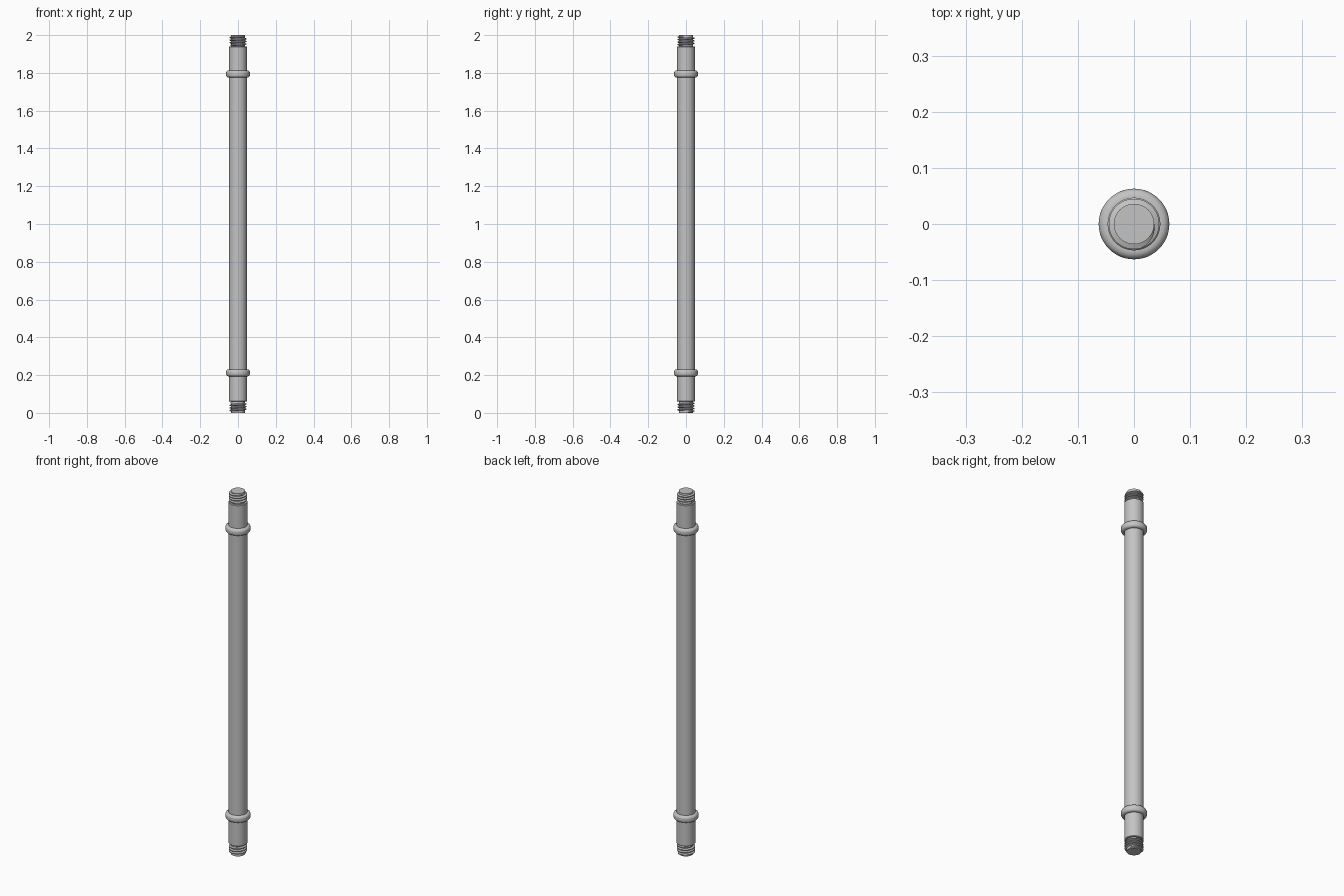
import bpy, bmesh, math

cube = bpy.data.objects.get("Cube")
if cube:
    bpy.data.objects.remove(cube, do_unlink=True)

steel = bpy.data.materials.new("grey_steel")
steel.use_nodes = True
GREY = (0.55, 0.55, 0.55, 1)
steel.diffuse_color = GREY
steel.node_tree.nodes["Principled BSDF"].inputs["Base Color"].default_value = GREY

SEG = 48
ROD_R, CORE_R, CREST_R = 0.047, 0.036, 0.045
THREAD_LEN, PITCH = 0.06, 0.0135


def finish(name, bm):
    bmesh.ops.recalc_face_normals(bm, faces=bm.faces)
    mesh = bpy.data.meshes.new(name)
    bm.to_mesh(mesh)
    bm.free()
    mesh.materials.append(steel)
    ob = bpy.data.objects.new(name, mesh)
    bpy.context.collection.objects.link(ob)
    bpy.ops.object.select_all(action="DESELECT")
    ob.select_set(True)
    bpy.context.view_layer.objects.active = ob
    bpy.ops.object.shade_smooth_by_angle(angle=math.radians(35))
    return ob


def lathe(name, profile, closed=False):
    """Revolve (radius, z) points; open profiles get flat end caps."""
    bm = bmesh.new()
    rings = [[bm.verts.new((r * math.cos(math.tau * i / SEG),
                            r * math.sin(math.tau * i / SEG), z))
              for i in range(SEG)] for r, z in profile]
    pairs = list(zip(rings, rings[1:]))
    if closed:
        pairs.append((rings[-1], rings[0]))
    else:
        bm.faces.new(rings[0])
        bm.faces.new(rings[-1])
    for a, b in pairs:
        for i in range(SEG):
            j = (i + 1) % SEG
            bm.faces.new((a[i], a[j], b[j], b[i]))
    return finish(name, bm)


def collar(name, z, half=0.019, outer=0.063, rnd=0.014):
    """Ring with rounded outer edges."""
    inner = ROD_R - 0.003
    pts = [(inner, z - half)]
    for side in (-1, 1):
        for k in range(6):
            a = math.pi / 2 * (k / 5 if side > 0 else k / 5 - 1)
            pts.append((outer - rnd + rnd * math.cos(a),
                        z + side * (half - rnd) + rnd * math.sin(a)))
    pts.append((inner, z + half))
    return lathe(name, pts, closed=True)


def thread(name, top):
    """Helical ridge that fades out at both ends."""
    bm = bmesh.new()
    turns = 3.6
    steps = int(turns * SEG)
    rows = []
    for i in range(steps + 1):
        a = math.tau * i / SEG
        fade = min(1, i / 10, (steps - i) / 10)
        crest = CORE_R + (CREST_R - CORE_R) * fade
        zc = 0.0065 + PITCH * i / SEG
        section = ((CORE_R - 0.001, -0.006), (crest, -0.002),
                   (crest, 0.002), (CORE_R - 0.001, 0.006))
        row = []
        for r, dz in section:
            x, y, z = r * math.cos(a), r * math.sin(a), zc + dz
            # turn half a revolution about x so handedness is kept
            row.append(bm.verts.new((x, -y, 2 - z) if top else (x, y, z)))
        rows.append(row)
    for a, b in zip(rows, rows[1:]):
        for k in range(4):
            n = (k + 1) % 4
            bm.faces.new((a[k], a[n], b[n], b[k]))
    bm.faces.new(rows[0])
    bm.faces.new(rows[-1])
    return finish(name, bm)


# Shaft stepping down to a threaded core at each end
half_profile = [(CORE_R, 0), (CORE_R, THREAD_LEN),
                (ROD_R - 0.002, THREAD_LEN), (ROD_R, THREAD_LEN + 0.002)]
lathe("rod", half_profile + [(r, 2 - z) for r, z in reversed(half_profile)])

# Collars and screw threads
for label, z, top in (("lower", 0.212, False), ("upper", 1.794, True)):
    collar(label + "_collar", z)
    thread(label + "_thread", top)
